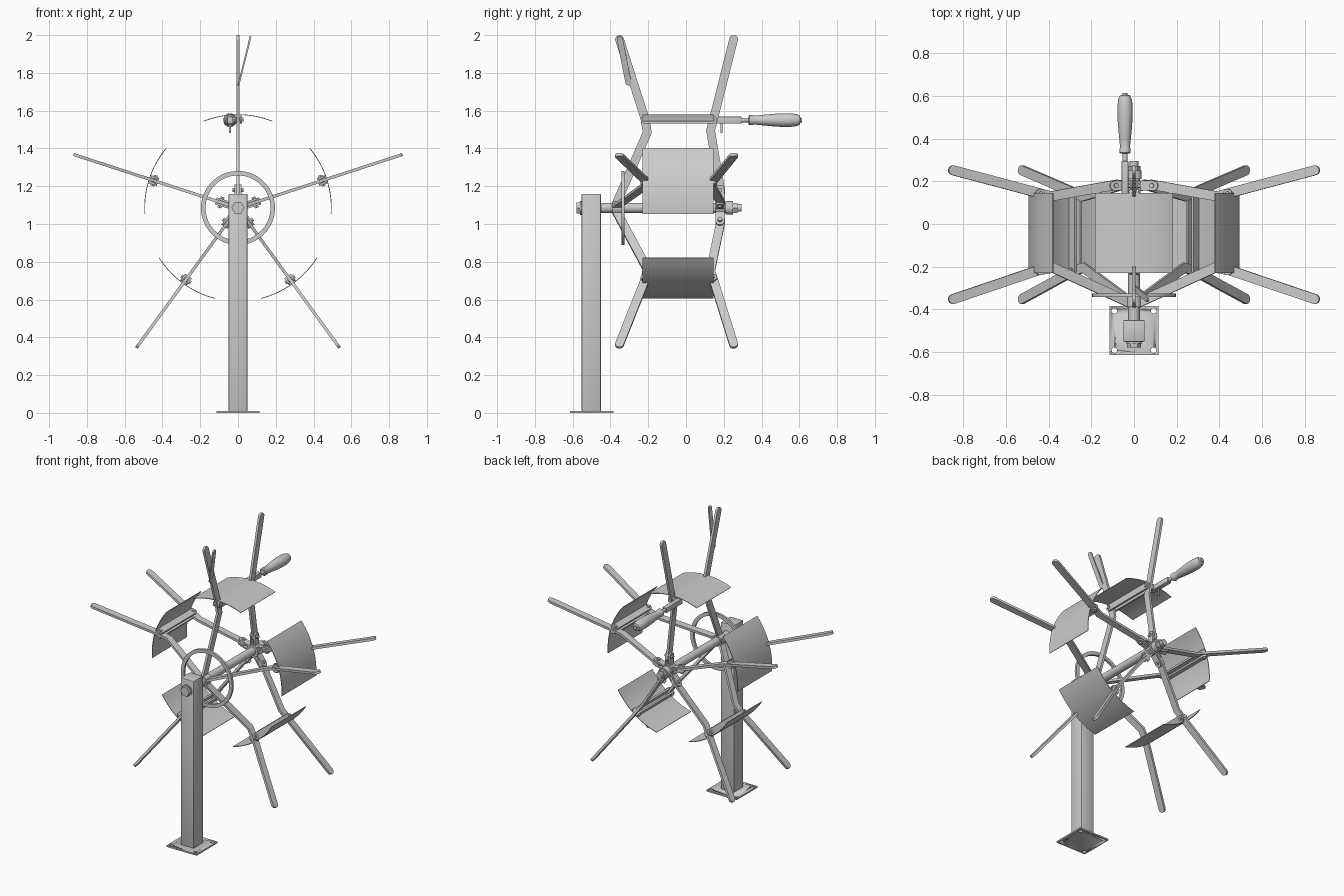
import bpy, bmesh, math
from mathutils import Matrix, Vector

if "Cube" in bpy.data.objects:
    bpy.data.objects.remove(bpy.data.objects["Cube"])

AX = 1.085  # axle height


def finish(name, bm, mat=None, smooth=True):
    if mat:
        bmesh.ops.transform(bm, matrix=mat, verts=bm.verts)
    bmesh.ops.recalc_face_normals(bm, faces=bm.faces)
    me = bpy.data.meshes.new(name)
    bm.to_mesh(me)
    bm.free()
    ob = bpy.data.objects.new(name, me)
    bpy.context.collection.objects.link(ob)
    if smooth:
        bpy.ops.object.select_all(action='DESELECT')
        ob.select_set(True)
        bpy.context.view_layer.objects.active = ob
        bpy.ops.object.shade_smooth_by_angle(angle=math.radians(35))
    return ob


def box(name, lo, hi, mat=None, bevel=0.0):
    bm = bmesh.new()
    bmesh.ops.create_cube(bm, size=1)
    for v in bm.verts:
        v.co = [(a + b) / 2 + c * (b - a) for a, b, c in zip(lo, hi, v.co)]
    if bevel:
        bmesh.ops.bevel(bm, geom=bm.edges[:], offset=bevel, segments=2, affect='EDGES', profile=0.5)
    return finish(name, bm, mat)


def lathe(name, prof, mat, n=32, closed=False):
    # profile of (radius, y) spun about the y axis
    bm = bmesh.new()
    rings = []
    for r, y in prof:
        rings.append([bm.verts.new((r * math.cos(2 * math.pi * i / n), y,
                                    r * math.sin(2 * math.pi * i / n))) for i in range(n)])
    pairs = list(zip(rings, rings[1:]))
    if closed:
        pairs.append((rings[-1], rings[0]))
    else:
        bm.faces.new(rings[0])
        bm.faces.new(rings[-1])
    for a, b in pairs:
        for i in range(n):
            j = (i + 1) % n
            bm.faces.new((a[i], a[j], b[j], b[i]))
    return finish(name, bm, mat)


def bar(name, pts, w, t, mat, x=0.0):
    # flat bar with round ends along a path in the (y, z) plane, thickness along x
    pts = [Vector(p) for p in pts]
    dirs = [(b - a).normalized() for a, b in zip(pts, pts[1:])]
    left, right = [], []
    for i in range(1, len(pts) - 1):
        d = (dirs[i - 1] + dirs[i]).normalized()
        n = Vector((-d.y, d.x)) * (w / 2 / d.dot(dirs[i]))
        left.append(pts[i] + n)
        right.append(pts[i] - n)

    def cap(p, d):
        a0 = math.atan2(d.y, d.x)
        return [p + Vector((math.cos(a0 + a), math.sin(a0 + a))) * w / 2
                for a in [math.pi * (k / 10 - 0.5) for k in range(11)]]
    outline = cap(pts[-1], dirs[-1]) + left[::-1] + cap(pts[0], -dirs[0]) + right
    bm = bmesh.new()
    f = bm.faces.new([bm.verts.new((x - t / 2, p.x, p.y)) for p in outline])
    g = bmesh.ops.extrude_face_region(bm, geom=[f])
    bmesh.ops.translate(bm, vec=(t, 0, 0), verts=[v for v in g['geom'] if isinstance(v, bmesh.types.BMVert)])
    return finish(name, bm, mat)


AXLE = Matrix.Translation((0, 0, AX))
TURN = Matrix.Rotation(math.radians(90), 4, 'Z')  # y-axis lathe -> x axis
UP = Matrix.Rotation(math.radians(90), 4, 'X')    # y-axis lathe -> z axis

# base plate with bolt holes, and post
plate = box("base_plate", (-.115, -.615, 0), (.115, -.385, .01))
for sx in (-1, 1):
    for sy in (-1, 1):
        hole = lathe("hole_cutter", [(.013, -.05), (.013, .05)],
                     Matrix.Translation((sx * .092, -.5 + sy * .092, 0)) @ UP, 20)
        hole.hide_render = True
        hole.hide_set(True)
        m = plate.modifiers.new("hole", 'BOOLEAN')
        m.object, m.operation, m.solver = hole, 'DIFFERENCE', 'EXACT'
box("post", (-.05, -.553, .008), (.05, -.45, 1.16), bevel=.006)

# axle, collars and hex nuts
lathe("axle", [(.027, -.46), (.027, .21)], AXLE)
lathe("axle_end", [(.02, .2), (.02, .295)], AXLE, 20)
lathe("axle_collar", [(.036, .21), (.036, .25)], AXLE)
lathe("front_washer", [(.038, -.56), (.038, -.552)], AXLE)
lathe("front_nut", [(.034, -.58), (.034, -.558)], AXLE, 6)
lathe("back_nut", [(.03, .25), (.03, .272)], AXLE, 6)
lathe("back_hub", [(.042, .155), (.042, .205)], AXLE)
lathe("front_hub", [(.036, -.39), (.036, -.335)], AXLE)

# stabilising ring across the front arms
lathe("ring", [(.172, -.342), (.196, -.342), (.196, -.326), (.172, -.326)], AXLE, 64, True)

# five spokes, each with two arms, a clamp and a curved paddle
for i in range(5):
    M = AXLE @ Matrix.Rotation(math.radians(72 * i), 4, 'Y')
    bar(f"front_arm_{i}", [(-.37, .02), (-.205, .40), (-.218, .475), (-.352, .892)], .046, .016, M)
    bar(f"back_arm_{i}", [(.185, .085), (.13, .41), (.148, .48), (.252, .892)], .046, .016, M)
    for s in (-1, 1):
        bar(f"clamp_bar_{i}_{s}", [(-.218, .468), (.142, .468)], .044, .012, M, s * .016)
        bar(f"hub_tab_{i}_{s}", [(.18, .035), (.18, .1)], .046, .01, M, s * .014)
    for y, r in ((-.218, .468), (.142, .468), (.18, .095)):
        B = M @ Matrix.Translation((0, y, r)) @ TURN
        lathe(f"bolt_{i}", [(.012, -.03), (.012, .03)], B, 6)
    # paddle sheet
    bm = bmesh.new()
    rows = []
    for k in range(17):
        a = math.radians(-21.7 + 43.4 * k / 16)
        rows.append([[bm.verts.new((r * math.sin(a), y, r * math.cos(a)))
                      for y, r in ((-.23, .492), (.145, .492), (.145, .496), (-.23, .496))]][0])
    for a, b in zip(rows, rows[1:]):
        for j in range(4):
            bm.faces.new((a[j], a[(j + 1) % 4], b[(j + 1) % 4], b[j]))
    bm.faces.new(rows[0])
    bm.faces.new(rows[-1])
    finish(f"paddle_{i}", bm, M)

# extra bent prong on the top front arm
P = Matrix.Translation((.006, 0, 1.75)) @ Matrix.Shear('XY', 4, (0, 0)) @ Matrix.Rotation(math.radians(14), 4, 'Y')
bar("bent_prong", [(-.305, .0), (-.35, .235)], .032, .009, P)

# crank handle on the top clamp
H = Matrix.Translation((-.042, 0, 1.55))
box("handle_bracket", (-.058, .12, 1.532), (-.026, .295, 1.568), bevel=.004)
box("handle_link", (-.05, .125, 1.538), (0, .16, 1.566))
lathe("handle_pin", [(.006, -.03), (.006, .03)], Matrix.Translation((-.042, .188, 1.512)) @ UP, 12)
lathe("handle_neck", [(.012, .285), (.012, .34)], H, 20)
lathe("handle_grip", [(.02, .33), (.026, .335), (.026, .352), (.023, .36), (.027, .40), (.033, .46),
                      (.036, .51), (.036, .55), (.032, .585), (.024, .603), (.012, .606), (.012, .615)], H)
